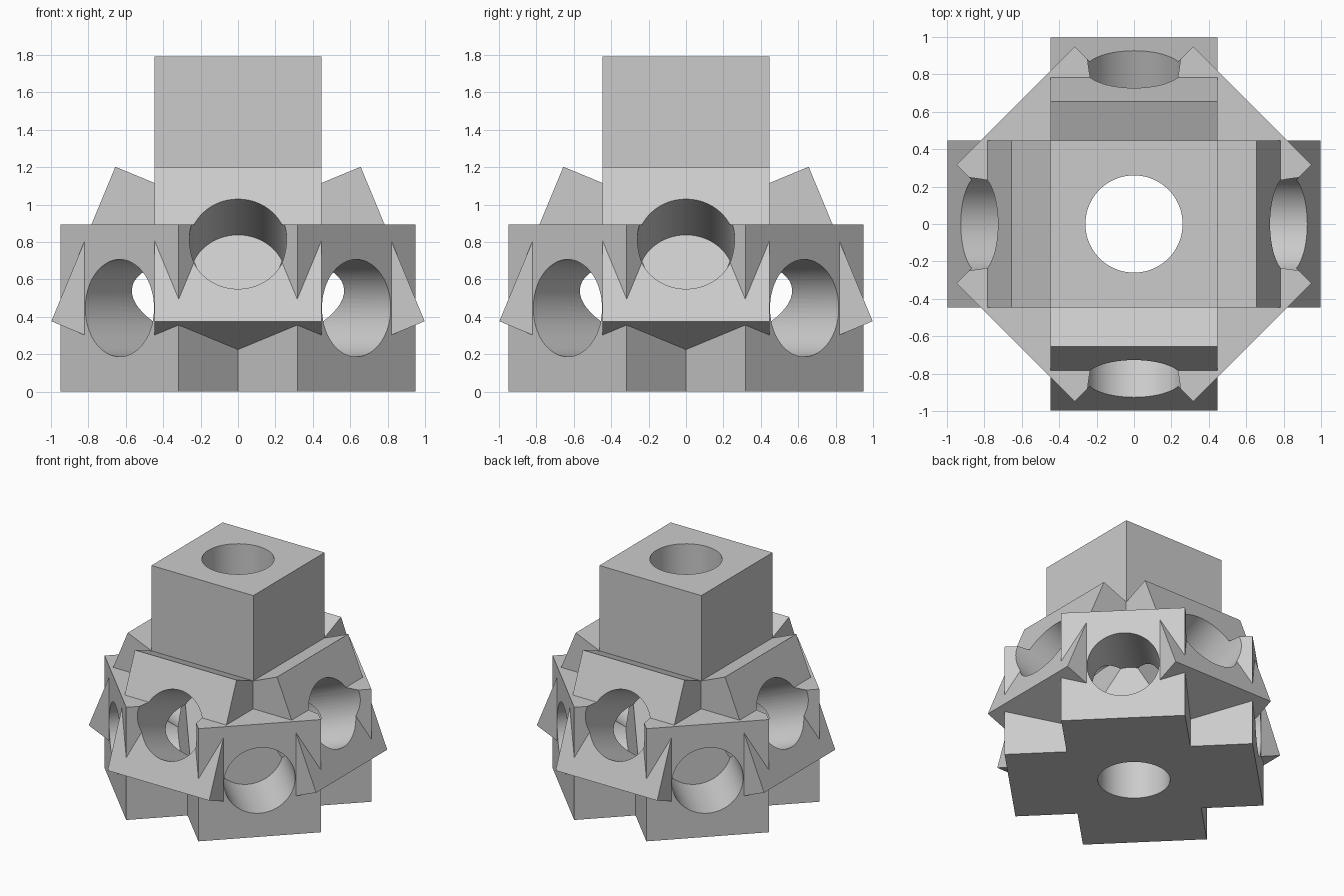
import bpy
import bmesh
from math import radians, pi
from mathutils import Matrix, Vector

if "Cube" in bpy.data.objects:
    bpy.data.objects.remove(bpy.data.objects["Cube"], do_unlink=True)

HALF = 0.447          # half width of every square arm
REACH = 0.895         # arm length from the hub
BORE = 0.26           # hole radius
BORE_START = 0.395    # distance from the hub to the bottom of each blind hole
TILT = radians(22.5)
HUB = Vector((0, 0, HALF))

grey = bpy.data.materials.new("plain grey")
grey.use_nodes = True
colour = (0.6, 0.6, 0.6, 1)
grey.diffuse_color = colour
grey.node_tree.nodes["Principled BSDF"].inputs["Base Color"].default_value = colour


def new_object(name, bm):
    bmesh.ops.recalc_face_normals(bm, faces=bm.faces)
    mesh = bpy.data.meshes.new(name)
    bm.to_mesh(mesh)
    bm.free()
    mesh.materials.append(grey)
    obj = bpy.data.objects.new(name, mesh)
    bpy.context.collection.objects.link(obj)
    return obj


def box(name, low, high, matrix=Matrix()):
    low, high = Vector(low), Vector(high)
    bm = bmesh.new()
    place = Matrix.Translation((low + high) / 2) @ Matrix.Diagonal((*(high - low), 1))
    bmesh.ops.create_cube(bm, size=1, matrix=matrix @ place)
    return new_object(name, bm)


def rod(name, start, end, matrix):
    """Cylinder along local x."""
    bm = bmesh.new()
    place = Matrix.Translation(((start + end) / 2, 0, 0)) @ Matrix.Rotation(pi / 2, 4, "Y")
    bmesh.ops.create_cone(bm, cap_ends=True, segments=64, radius1=BORE, radius2=BORE,
                          depth=end - start, matrix=matrix @ place)
    return new_object(name, bm)


def aim(turn, tilt):
    """Matrix taking local x to an arm direction at the hub."""
    return (Matrix.Translation(HUB) @ Matrix.Rotation(turn, 4, "Z")
            @ Matrix.Rotation(-tilt, 4, "Y"))


def combine(target, other, operation):
    other.hide_render = True
    mod = target.modifiers.new(operation.title(), "BOOLEAN")
    mod.operation = operation
    mod.solver = "EXACT"
    mod.object = other
    bpy.context.view_layer.objects.active = target
    bpy.ops.object.modifier_apply(modifier=mod.name)
    bpy.data.objects.remove(other, do_unlink=True)


# Cross-shaped base with its arms on the diagonals
bm = bmesh.new()
outline = []
for k in range(4):
    spin = Matrix.Rotation(pi / 4 + k * pi / 2, 4, "Z")
    for point in ((REACH, -HALF, 0), (REACH, HALF, 0), (HALF, HALF, 0)):
        outline.append(bm.verts.new(spin @ Vector(point)))
floor = bm.faces.new(outline)
raised = bmesh.ops.extrude_face_region(bm, geom=[floor])["geom"]
bmesh.ops.translate(bm, vec=(0, 0, 2 * HALF),
                    verts=[v for v in raised if isinstance(v, bmesh.types.BMVert)])
body = new_object("junction_block", bm)

# Square column
combine(body, box("column", (-HALF, -HALF, 0.2), (HALF, HALF, 4 * HALF + 0.005)), "UNION")

# Four arms that tilt upward
side = HALF - 0.001
for k in range(4):
    arm = box("tilted_arm", (0, -side, -HALF), (REACH, side, HALF), aim(k * pi / 2, TILT))
    combine(body, arm, "UNION")

# Vertical shaft
combine(body, rod("shaft_cutter", -1, 2, aim(0, pi / 2)), "DIFFERENCE")

# Blind holes in the tilted and the diagonal arms
for k in range(8):
    matrix = aim(k * pi / 4, 0 if k % 2 else TILT)
    combine(body, rod("hole_cutter", BORE_START, REACH + 0.2, matrix), "DIFFERENCE")

# Smooth hole walls, sharp block edges
bpy.ops.object.select_all(action="DESELECT")
body.select_set(True)
bpy.context.view_layer.objects.active = body
bpy.ops.object.shade_smooth_by_angle(angle=radians(30))
